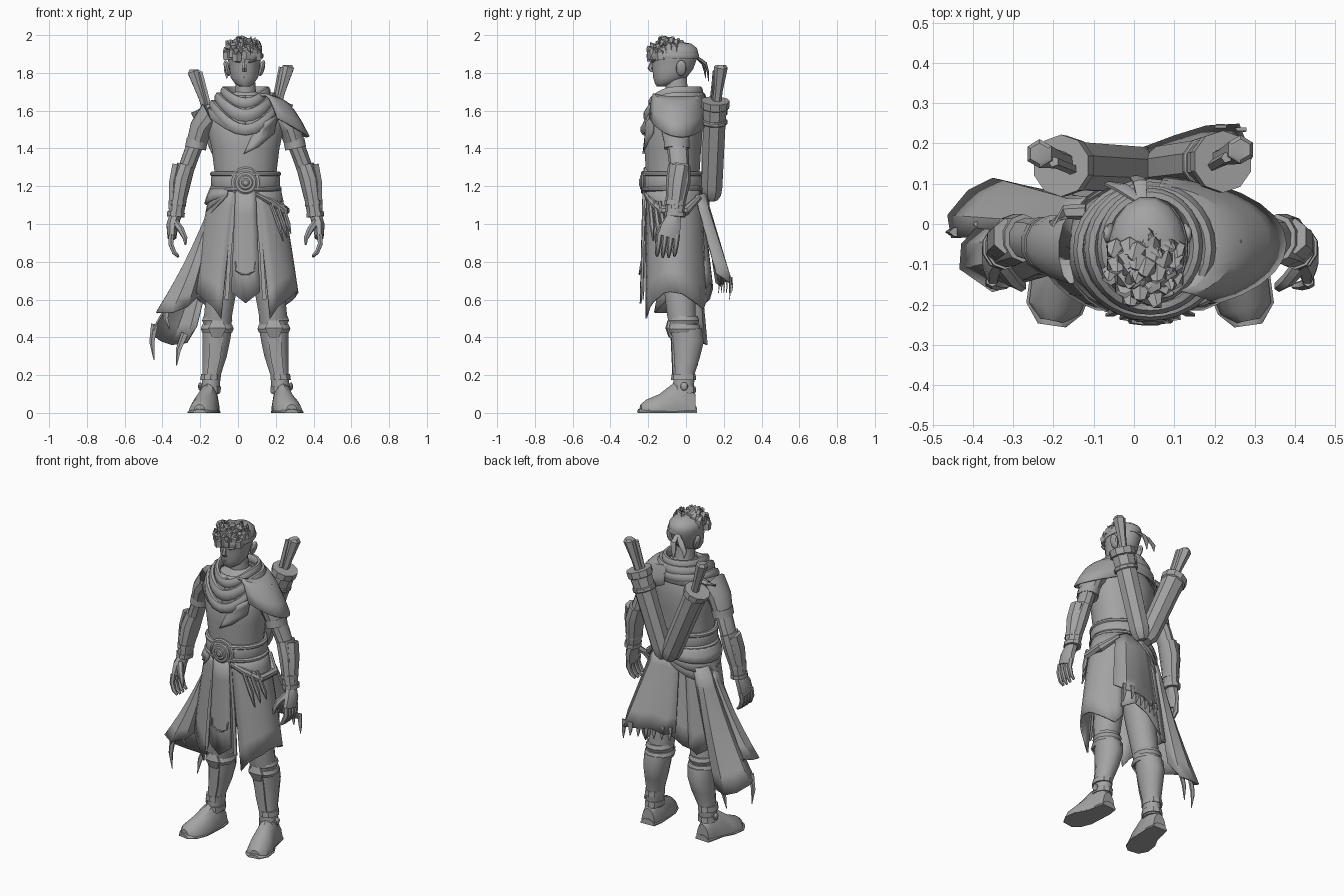
import bpy, bmesh, math, random
from mathutils import Vector, Matrix

random.seed(4)
CX = 0.04                      # body axis
grey = bpy.data.materials.new("plain grey")
grey.diffuse_color = (0.37, 0.37, 0.37, 1)


def finish(name, bm, angle=35, thick=0):
    bmesh.ops.recalc_face_normals(bm, faces=bm.faces)
    me = bpy.data.meshes.new(name)
    bm.to_mesh(me)
    bm.free()
    me.materials.append(grey)
    me.shade_smooth()
    me.set_sharp_from_angle(angle=math.radians(angle))
    ob = bpy.data.objects.new(name, me)
    ob.location.x = CX
    bpy.context.collection.objects.link(ob)
    if thick:
        m = ob.modifiers.new("thickness", 'SOLIDIFY')
        m.thickness, m.offset = thick, 0
    return ob


def skin(name, rings, closed=True, cap=True, loop=False, angle=35, thick=0):
    """Bridge equal rings of points into one surface."""
    bm = bmesh.new()
    vs = [[bm.verts.new((p[0], p[1], max(p[2], 0))) for p in r] for r in rings]
    n, k = len(vs[0]), len(vs)
    for i in range(k if loop else k - 1):
        a, b = vs[i], vs[(i + 1) % k]
        for j in range(n if closed else n - 1):
            q = (j + 1) % n
            bm.faces.new((a[j], a[q], b[q], b[j]))
    if cap and closed and not loop:
        bm.faces.new(vs[0])
        bm.faces.new(vs[-1])
    return finish(name, bm, angle, thick)


def tube(name, pts, n=10, s=1, flat=False, loop=False, angle=35, axis=None):
    """Loft ellipses (x, y, z, half width, half depth) along a path."""
    rings, P = [], [Vector((s * p[0], p[1], p[2])) for p in pts]
    k = len(P)
    for i, p in enumerate(pts):
        t = axis or (P[(i + 1) % k] - P[i - 1] if loop else P[min(i + 1, k - 1)] - P[max(i - 1, 0)])
        t = t.normalized()
        if flat:
            u, v = Vector((1, 0, 0)), Vector((0, 1, 0))
        elif loop:
            v = t.cross((0, 0, 1)).normalized()
            u = v.cross(t)
        else:
            ref = Vector((1, 0, 0)) if abs(t.x) < 0.9 else Vector((0, 0, 1))
            u = (ref - t * ref.dot(t)).normalized()
            v = t.cross(u)
        rb = p[4] if len(p) > 4 else p[3]
        rings.append([P[i] + u * p[3] * math.cos(a) + v * rb * math.sin(a)
                      for a in (2 * math.pi * (j + .5) / n for j in range(n))])
    return skin(name, rings, loop=loop, angle=angle)


def blob(name, loc, size, rot=0):
    bm = bmesh.new()
    m = Matrix.Translation(loc) @ Matrix.Rotation(rot, 4, 'Y') @ Matrix.Diagonal((*size, 1))
    bmesh.ops.create_uvsphere(bm, u_segments=10, v_segments=7, radius=1, matrix=m)
    return finish(name, bm)


def polar(a, rx, ry, cy, z):
    """Point on an ellipse; angle in degrees from the front toward +x."""
    a = math.radians(a)
    return Vector((rx * math.sin(a), cy - ry * math.cos(a), z))


def band(name, rx, ry, cy, z, r, h, drop=0, back=0, n=28):
    """Closed ring of cloth or leather, sagging at the front."""
    pts = []
    for i in range(n):
        a = 360 * i / n
        c = math.cos(math.radians(a))
        pts.append((*polar(a, rx, ry, cy, z - drop * max(c, 0) ** 2 - back * max(-c, 0)), h, r))
    return tube(name, pts, 8, loop=True)


def drape(name, top, bottom, steps=5, bulge=0, thick=0.01):
    """Cloth sheet stretched between a top edge and a hem."""
    rows = []
    for i in range(steps + 1):
        t = i / steps
        rows.append([Vector(a).lerp(Vector(b), t) + Vector((0, 0, bulge * math.sin(math.pi * t)))
                     for a, b in zip(top, bottom)])
    return skin(name, rows, closed=False, angle=25, thick=thick)


# torso, neck and head
tube("torso", [(0, -.07, 1.12, .165, .14), (0, -.07, 1.28, .168, .145), (0, -.07, 1.4, .183, .153),
               (0, -.065, 1.5, .205, .155), (0, -.055, 1.58, .21, .135), (0, -.05, 1.64, .15, .11),
               (0, -.045, 1.7, .06, .06)], 16, flat=True)
tube("neck", [(0, -.035, 1.62, .07, .07), (0, -.05, 1.72, .055, .06), (-.005, -.055, 1.8, .055, .06)], 12, flat=True)
tube("head", [(-.006, -.125, 1.728, .028, .03), (-.006, -.11, 1.742, .05, .055), (-.006, -.085, 1.775, .074, .09),
              (-.006, -.07, 1.82, .081, .11), (-.006, -.065, 1.86, .087, .12), (-.006, -.06, 1.9, .097, .129),
              (-.006, -.058, 1.93, .09, .119), (-.006, -.055, 1.955, .06, .085), (-.006, -.055, 1.964, .02, .03)],
     16, flat=True, angle=50)
tube("nose", [(-.006, -.178, 1.865, .009, .008), (-.006, -.19, 1.825, .013, .014), (-.006, -.178, 1.805, .015, .01)], 6, flat=True)
blob("mouth", (-.006, -.165, 1.775), (.024, .01, .005))
for s in (1, -1):
    blob("ear", (-.006 + s * .092, -.025, 1.825), (.016, .028, .044), s * .25)
    blob("brow", (-.006 + s * .036, -.172, 1.862), (.032, .012, .007), -s * .25)

# headband with two tied tails, and curly fringe
band("headband", .091, .124, -.06, 1.89, .004, .014)
for x, y, z in ((-.1, .1, 1.77), (-.035, .115, 1.755)):
    tube("headband_tail", [(-.02, .055, 1.885, .012, .008), (x * .7, y * .9, 1.85, .02, .008),
                           (x, y, 1.81, .018, .006), (x, y + .005, z, .002)], 6)
for i in range(30):
    a, r = 2.4 * i, math.sqrt((i + .5) / 30)
    x, y = -.016 + .088 * r * math.cos(a), -.1 + .085 * r * math.sin(a)
    z = 1.965 - (.07 if y < -.1 else .035) * r * r
    dx, dy = random.uniform(-.03, .03), random.uniform(-.03, .015)
    tube("hair_curl", [(x, y, z - .035, .028), (x + dx * .3, y + dy * .3, z + .008, .027),
                       (x + dx * .9, y + dy * .9, z + .02, .015), (x + dx * 1.3, y + dy * 1.2, z, .003)], 6)

# mantle, scarf folds and one shoulder cape
angs = [i * 15 for i in range(25)]
inner = [polar(a, .11, .11, -.05, 1.68) for a in angs]
hem = []
for a in angs:
    c = math.cos(math.radians(a))
    hem.append(polar(a, .215, .165, -.06, 1.57 - .1 * max(c, 0) ** 3 + .02 * max(-c, 0)))
drape("mantle", inner, hem, 4, .025)
band("scarf_upper", .115, .128, -.055, 1.7, .018, .03, .06)
band("scarf_middle", .145, .147, -.06, 1.665, .02, .035, .09)
band("scarf_lower", .175, .16, -.064, 1.63, .018, .03, .13)
drape("scarf_end", [(.03, -.215, 1.46), (.1, -.21, 1.54), (.17, -.17, 1.58)],
      [(-.01, -.226, 1.37), (.07, -.215, 1.41), (.15, -.175, 1.48)], 3)
arc = [30 + i * 12 for i in range(13)]
drape("shoulder_cape", [polar(a, .13, .13, -.05, 1.675) for a in arc],
      [polar(a, .335, .165, -.05, 1.46 + .1 * (abs(a - 100) / 70) ** 2) for a in arc], 5, .06)
tube("shoulder_knot", [(-.16, .03, 1.62, .02), (-.21, .03, 1.615, .018), (-.245, 0, 1.6, .01)], 6)

for s in (1, -1):
    # arms
    tube("sleeve", [(.12, -.06, 1.57, .08, .09), (.19, -.06, 1.57, .08, .09), (.235, -.055, 1.51, .062, .08),
                    (.262, -.05, 1.42, .054, .065)], 12, s)
    tube("sleeve_cuff", [(.256, -.05, 1.445, .058, .07), (.265, -.05, 1.4, .058, .07)], 12, s)
    tube("upper_arm", [(.255, -.05, 1.45, .045, .055), (.29, -.04, 1.36, .045, .055), (.318, -.035, 1.28, .045, .05),
                       (.34, -.04, 1.2, .045, .05)], 10, s)
    tube("bracer", [(.315, -.035, 1.31, .05, .06), (.34, -.04, 1.23, .055, .065), (.358, -.055, 1.12, .045, .053),
                    (.368, -.06, 1.05, .043, .048)], 10, s)
    for z, x in ((1.11, .36), (1.05, .368)):
        tube("bracer_strap", [(x, -.058, z + .012, .049, .055), (x + .002, -.059, z - .012, .049, .055)], 10, s)
    tube("bracer_plate", [(.36, -.03, 1.31, .032, .045), (.38, -.045, 1.22, .028, .045), (.388, -.06, 1.08, .022, .035)], 6, s)
    # hands
    tube("palm", [(.37, -.06, 1.05, .033, .036), (.388, -.078, .99, .033, .055), (.39, -.095, .93, .025, .06)], 8, s)
    for i in range(4):
        y = -.047 - .031 * i
        tube("finger", [(.392, y, .945, .016), (.396, y - .006, .895, .015), (.378, y - .012, .85, .013),
                        (.355, y - .014, .822 + .006 * abs(i - 1.5), .007)], 6, s)
    tube("thumb", [(.375, -.1, 1.01, .02), (.342, -.14, .97, .018), (.32, -.155, .925, .014), (.318, -.155, .89, .006)], 6, s)
    # legs, boots and feet
    tube("trouser_leg", [(.08, -.045, .95, .09, .1), (.12, -.035, .7, .085, .09), (.145, -.025, .52, .077, .078),
                         (.15, -.01, .42, .075, .075)], 12, s, flat=True)
    tube("boot_shaft", [(.15, 0, .45, .082, .085), (.155, .008, .38, .075, .09), (.163, .003, .3, .066, .075),
                        (.18, -.01, .2, .05, .056), (.187, -.015, .1, .05, .06)], 12, s, flat=True)
    for z, r in ((.49, .083), (.445, .09)):
        tube("knee_wrap", [(.15, -.012, z + .022, r - .008, r - .006), (.15, -.012, z, r, r + .002),
                           (.15, -.012, z - .02, r - .008, r - .005)], 12, s, flat=True)
    tube("knee_guard", [(.15, -.088, .49, .03, .01), (.15, -.095, .45, .055, .014), (.152, -.08, .4, .03, .012)], 6, s, flat=True)
    tube("shin_guard", [(.152, -.072, .41, .04, .01), (.165, -.066, .28, .035, .01), (.182, -.062, .18, .028, .01)], 6, s, flat=True)
    for z in (.19, .125):
        tube("ankle_strap", [(.183, -.013, z + .016, .055, .064), (.186, -.013, z - .016, .057, .066)], 10, s, flat=True)
    blob("strap_buckle", (s * .24, -.01, .14), (.012, .02, .022))
    tube("foot", [(.19, .05, 0, .045, .1), (.192, 0, 0, .055, .16), (.2, -.07, 0, .063, .155), (.22, -.14, 0, .076, .1),
                  (.238, -.21, 0, .066, .07), (.244, -.24, 0, .032, .045)], 14, s)
    tube("sole", [(.19, .056, 0, .048, .035), (.192, 0, 0, .06, .035), (.2, -.07, 0, .066, .025), (.22, -.14, 0, .082, .025),
                  (.238, -.21, 0, .073, .025), (.244, -.252, 0, .036, .02)], 14, s)
    # skirt side panel with pointed corners
    ta = [17 + i * (138 / 12) for i in range(13)]
    hems = [.5, .56, .59, .61, .635, .64, .635, .63, .61, .59, .57, .55, .6]
    drape("skirt_side", [polar(s * a, .18, .15, -.065, 1.2) for a in ta],
          [polar(s * (28 + i * 10.2), .275, .182, -.05, hems[i]) for i in range(13)], 6, .03)
    # crossed back holster with an open mouth, its band and the grips inside
    q0 = Vector((.02 * s, .135, 1.15))
    q1 = Vector((.18, .155, 1.65)) if s > 0 else Vector((-.22, .145, 1.615))
    ax = q1 - q0
    at = lambda t, r, k=0.: (*q0.lerp(q1, t), r, r + k)
    tube("holster", [at(-.04, .035), at(.02, .054), at(.1, .06), at(.8, .064), at(1, .07), at(1, .058), at(.8, .052)],
         8, axis=ax)
    tube("holster_band", [at(.92, .066), at(.93, .075), at(1.005, .077), at(1.005, .06)], 10, axis=ax)
    if s > 0:
        tube("holster_band", [at(.76, .066), at(.77, .07), at(.8, .07), at(.81, .066)], 10, axis=ax)
    g = q1 + Vector((s * .045, .03, .18)) if s > 0 else q1 + Vector((-.055, .03, .19))
    h = q1 - ax * .25
    tube("grip", [(*h, .022), (*h.lerp(g, .6), .024), (*g, .036), (*(g + Vector((0, 0, .012))), .026)], 6)
    tube("grip_ridge", [(h.x - s * .01, h.y - .02, h.z, .014), (g.x - s * .035, g.y - .02, g.z, .014)], 5)
    tube("front_strap", [(.055, -.208, 1.16, .012, .008), (.085, -.218, .85, .014, .006), (.1, -.226, .6, .016, .005)], 4, s)

# front apron and back skirt
fa = [-16, -8, 0, 8, 16]
drape("front_apron", [polar(a, .19, .16, -.065, 1.2) for a in fa],
      [polar(a, .275, .19, -.05, z) for a, z in zip(fa, (.64, .61, .58, .61, .64))], 4)
tube("apron_loop", [(-.055, -.236, .8, .005), (-.05, -.242, .755, .006), (-.02, -.246, .735, .006), (.02, -.246, .735, .006),
                    (.05, -.242, .755, .006), (.055, -.236, .8, .005)], 5)
drape("back_skirt", [polar(a, .17, .145, -.065, 1.18) for a in (145, 165, 185, 205, 215)],
      [polar(a, .25, .19, -.05, z) for a, z in ((145, .66), (165, .7), (185, .66), (205, .6), (218, .58))], 5)
drape("torn_back_flap", [(-.06, .09, 1.16), (-.02, .1, 1.16), (.02, .1, 1.16), (.06, .1, 1.16), (.1, .09, 1.16), (.14, .05, 1.15)],
      [(-.08, .16, .69), (-.02, .185, .67), (.06, .215, .7), (.14, .24, .69), (.22, .245, .68), (.25, .16, .74)], 5)
for i in range(6):
    x, y = -.05 + .045 * i, .172 + .014 * i
    tube("torn_strip", [(x, y, .72, .02, .005), (x, y + .003, .67, .014, .005), (x + .005, y, .635, .004, .002)], 4)
tube("flap_tip", [(.225, .235, .72, .02, .006), (.23, .235, .65, .014, .006), (.235, .23, .6, .002)], 4)

# belt, round buckle and hip wraps
band("belt", .168, .147, -.07, 1.225, .016, .055)
band("belt_upper_trim", .173, .15, -.07, 1.265, .016, .014)
band("belt_lower_trim", .176, .152, -.07, 1.185, .016, .014)
for r, y, d in ((.083, -.225, .04), (.062, -.238, .04), (.042, -.243, .035), (.022, -.25, .03)):
    tube("buckle_disc", [(0, y + d, 1.22, r), (0, y + .006, 1.22, r), (0, y, 1.22, r - .008)], 20)
wrap = [165 + 15 * i for i in range(12)]
for k in range(3):
    sag = [math.sin(math.pi * i / 11) for i in range(12)]
    drape("hip_wrap", [polar(a, .178, .152, -.065, 1.19 - .045 * k * g) for a, g in zip(wrap, sag)],
          [polar(a, .212 - .006 * k, .178, -.06, 1.15 - (.05 + .055 * k) * g) for a, g in zip(wrap, sag)], 3, .012, .014)
tube("right_hip_swag", [(.05, -.212, 1.16, .012), (.13, -.185, 1.12, .02), (.2, -.12, 1.07, .026),
                        (.21, 0, 1.07, .026), (.13, .07, 1.14, .015)], 8)
for i in range(3):
    tube("hip_tassel", [(.13 + .03 * i, -.19 + .025 * i, 1.12, .01), (.175 + .025 * i, -.18 + .03 * i, 1.0, .014),
                        (.2 + .02 * i, -.175 + .03 * i, .91 + .02 * i, .003)], 6)

# long hanging sash in two folded lobes, with ragged tips
drape("sash_back", [(-.13, .06, 1.08), (-.15, .06, 1.08), (-.17, .05, 1.08), (-.18, .03, 1.08), (-.19, 0, 1.08), (-.18, -.02, 1.08)],
      [(-.26, .04, .46), (-.31, .09, .37), (-.39, .11, .36), (-.45, .08, .38), (-.5, .02, .42), (-.49, -.035, .44)], 6, -.03)
drape("sash_front", [(-.17, -.01, 1.08), (-.19, -.03, 1.08), (-.19, -.05, 1.08), (-.18, -.08, 1.08), (-.17, -.1, 1.08), (-.16, -.11, 1.08)],
      [(-.4, .02, .56), (-.465, -.05, .54), (-.47, -.11, .53), (-.39, -.165, .53), (-.31, -.14, .56), (-.25, -.08, .62)], 6, -.03)
for p, e in (((-.48, -.02, .47), (-.485, -.02, .28)), ((-.32, .08, .42), (-.365, .06, .25)), ((-.42, 0, .56), (-.4, -.01, .44))):
    m = Vector(p).lerp(Vector(e), .5) + Vector((-.012, 0, 0))
    tube("sash_tip", [(*p, .02, .012), (*m, .015, .008), (*e, .002, .002)], 5)
